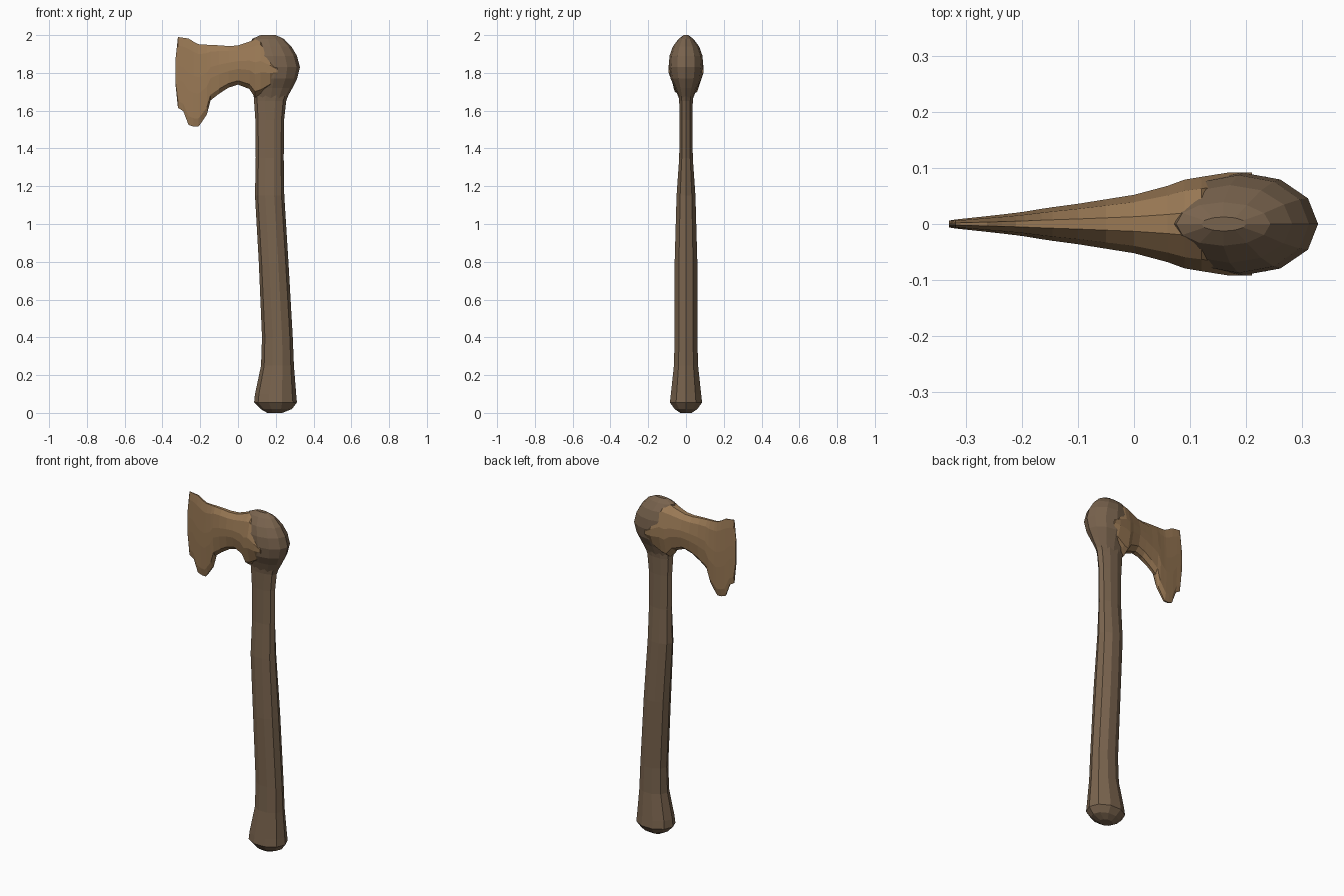
import bpy, bmesh
from math import cos, sin, pi, radians


def material(name, color):
    m = bpy.data.materials.new(name)
    m.diffuse_color = (*color, 1)
    return m


def loft(name, rings, mat):
    """Skin a list of equal-length point rings and cap both ends."""
    bm = bmesh.new()
    loops = [[bm.verts.new(p) for p in ring] for ring in rings]
    n = len(loops[0])
    for a, b in zip(loops, loops[1:]):
        for i in range(n):
            j = (i + 1) % n
            bm.faces.new((a[i], a[j], b[j], b[i]))
    bm.faces.new(loops[0][::-1])
    bm.faces.new(loops[-1])
    bmesh.ops.recalc_face_normals(bm, faces=bm.faces)
    me = bpy.data.meshes.new(name)
    bm.to_mesh(me)
    bm.free()
    me.materials.append(mat)
    ob = bpy.data.objects.new(name, me)
    bpy.context.collection.objects.link(ob)
    return ob


def handle_ring(z, x0, x1, hy, n=10):
    cx, r = (x0 + x1) / 2, (x1 - x0) / 2
    return [(cx + r * cos(2 * pi * i / n), hy * sin(2 * pi * i / n) / 0.951, z) for i in range(n)]


# blade section: narrow top and bottom, full thickness across the middle
SECTION = [(0.25, 1), (0.75, 0.88), (1, 0.6), (1, 0.4), (0.75, 0.1), (0.25, 0)]
SECTION += [(-y, t) for y, t in reversed(SECTION)]


def blade_ring(x, z0, z1, hy):
    return [(x, hy * y, z0 + (z1 - z0) * t) for y, t in SECTION]


wood = material("wood", (0.19, 0.125, 0.075))
tan = material("head_tan", (0.32, 0.19, 0.09))

# handle: flared rounded butt, long slightly leaning shaft (z, x min, x max, half depth)
shaft = [
    (0.0, 0.155, 0.235, 0.03), (0.02, 0.12, 0.285, 0.06), (0.055, 0.085, 0.312, 0.085),
    (0.1, 0.09, 0.308, 0.08), (0.25, 0.122, 0.296, 0.064), (0.4, 0.127, 0.29, 0.06),
    (0.8, 0.11, 0.267, 0.06), (1.15, 0.09, 0.245, 0.05), (1.35, 0.094, 0.242, 0.036),
    (1.55, 0.092, 0.244, 0.034), (1.65, 0.085, 0.255, 0.036), (1.72, 0.08, 0.28, 0.045),
]
loft("handle", [handle_ring(*s) for s in shaft], wood)

# rounded poll at the back of the head
poll = [
    (1.66, 0.09, 0.255, 0.034), (1.72, 0.075, 0.288, 0.055), (1.77, 0.07, 0.313, 0.078),
    (1.83, 0.06, 0.328, 0.087), (1.89, 0.06, 0.312, 0.083), (1.94, 0.06, 0.282, 0.066),
    (1.98, 0.075, 0.243, 0.037), (2.0, 0.12, 0.2, 0.012),
]
loft("poll", [handle_ring(*p, n=12) for p in poll], wood)

# blade: socket collar, neck, flaring bearded edge (x, z low, z high, half thickness)
blade = [
    (0.21, 1.77, 1.85, 0.092), (0.17, 1.72, 1.92, 0.092), (0.12, 1.68, 1.985, 0.084),
    (0.09, 1.67, 1.98, 0.079), (0.06, 1.715, 1.965, 0.068), (0.0, 1.738, 1.945, 0.052),
    (-0.05, 1.722, 1.942, 0.044), (-0.1, 1.69, 1.946, 0.036), (-0.145, 1.655, 1.948, 0.03),
    (-0.165, 1.58, 1.949, 0.027), (-0.195, 1.535, 1.95, 0.022), (-0.21, 1.515, 1.952, 0.02),
    (-0.235, 1.515, 1.965, 0.017), (-0.262, 1.525, 1.982, 0.014), (-0.29, 1.598, 1.986, 0.011),
    (-0.318, 1.615, 1.99, 0.008), (-0.33, 1.73, 1.88, 0.006),
]
loft("blade", [blade_ring(*b) for b in blade], tan)
